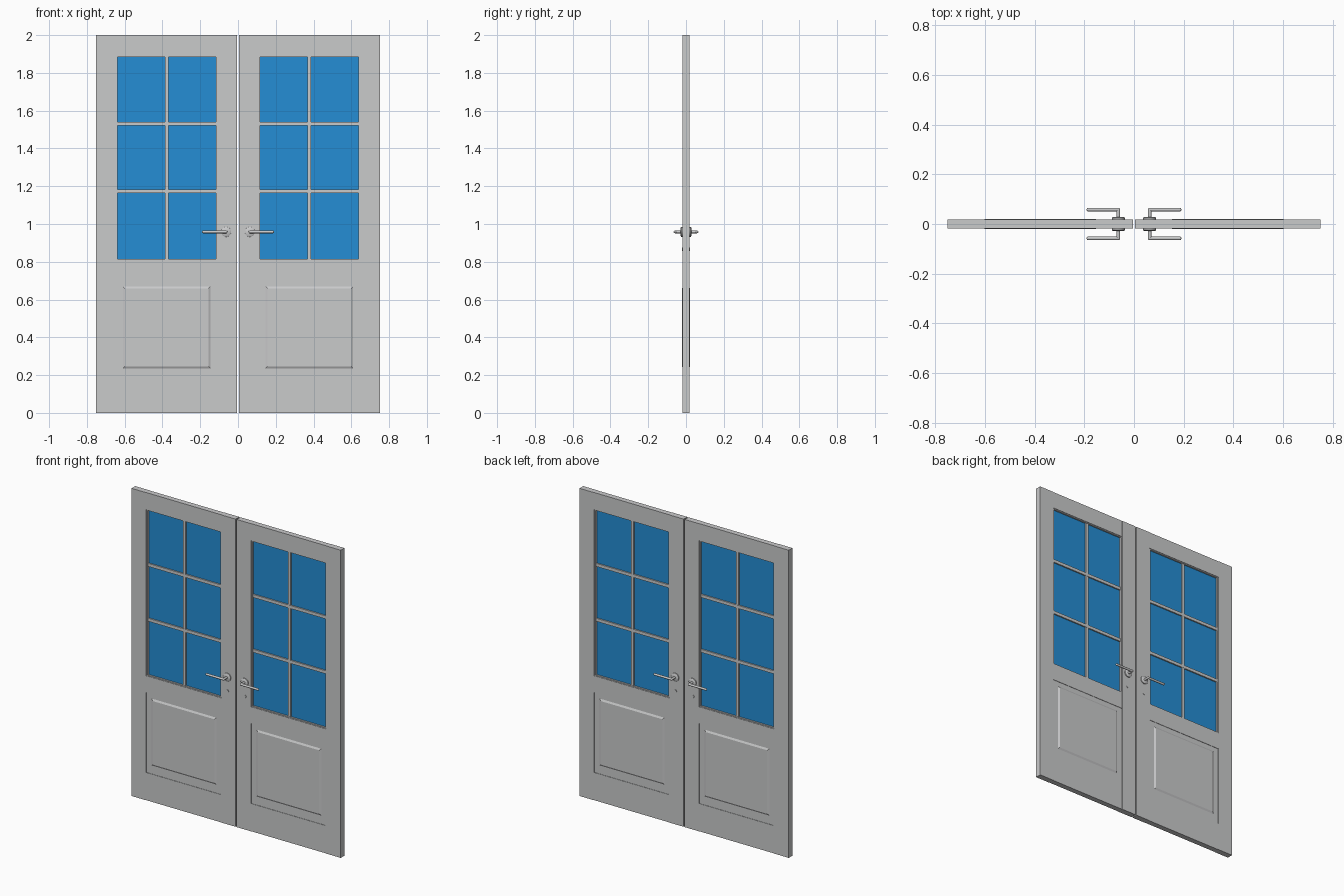
import bpy, bmesh, math
from mathutils import Matrix, Vector

if "Cube" in bpy.data.objects:
    bpy.data.objects.remove(bpy.data.objects["Cube"])


def material(name, rgb):
    m = bpy.data.materials.new(name)
    m.diffuse_color = (*rgb, 1)
    m.use_nodes = True
    m.node_tree.nodes["Principled BSDF"].inputs["Base Color"].default_value = m.diffuse_color
    return m


GREY = material("door grey", (0.59, 0.595, 0.60))
BLUE = material("glass blue", (0.018, 0.27, 0.66))


def finish(name, bm, mat, smooth=False):
    bmesh.ops.recalc_face_normals(bm, faces=bm.faces)
    me = bpy.data.meshes.new(name)
    bm.to_mesh(me)
    bm.free()
    ob = bpy.data.objects.new(name, me)
    bpy.context.collection.objects.link(ob)
    me.materials.append(mat)
    if smooth:
        bpy.ops.object.select_all(action='DESELECT')
        bpy.context.view_layer.objects.active = ob
        ob.select_set(True)
        bpy.ops.object.shade_smooth_by_angle(angle=math.radians(40))
    return ob


def add_box(bm, x0, x1, z0, z1, h):
    """Box spanning x0..x1, z0..z1 and -h..h in depth."""
    m = Matrix.Translation(((x0 + x1) / 2, 0, (z0 + z1) / 2)) @ Matrix.Diagonal((x1 - x0, 2 * h, z1 - z0, 1))
    bmesh.ops.create_cube(bm, size=1, matrix=m)


def boxes(name, items, mat):
    bm = bmesh.new()
    for it in items:
        add_box(bm, *it)
    return finish(name, bm, mat)


def cylinder(bm, a, b, r, r2=None, seg=20):
    a, b = Vector(a), Vector(b)
    rot = (b - a).to_track_quat('Z', 'Y').to_matrix().to_4x4()
    bmesh.ops.create_cone(bm, cap_ends=True, segments=seg, radius1=r, radius2=r if r2 is None else r2,
                          depth=(b - a).length, matrix=Matrix.Translation((a + b) / 2) @ rot)


def raised_panel(name, s, x0, x1, z0, z1, base, top, bevel):
    """Bevelled raised field on both faces of the leaf."""
    bm = bmesh.new()
    for side in (-1, 1):
        rings = []
        for inset, y in ((0, 0), (0, base), (bevel, top)):
            rings.append([bm.verts.new((s * x, side * y, z)) for x, z in (
                (x0 + inset, z0 + inset), (x1 - inset, z0 + inset),
                (x1 - inset, z1 - inset), (x0 + inset, z1 - inset))])
        for lo, hi in zip(rings, rings[1:]):
            for i in range(4):
                j = (i + 1) % 4
                bm.faces.new((lo[i], lo[j], hi[j], hi[i]))
        bm.faces.new(rings[-1])
    bmesh.ops.remove_doubles(bm, verts=bm.verts, dist=1e-5)
    return finish(name, bm, GREY)


# Leaf layout, measured outward from the meeting line
IN, OUT, S0, S1 = 0.004, 0.752, 0.107, 0.648
GX0, GX1, GZ0, GZ1 = 0.116, 0.639, 0.815, 1.885
STILE, RAIL, PANEL = 0.019, 0.0175, 0.015

for s, side in ((-1, "left"), (1, "right")):
    def bx(x0, x1, z0, z1, h):
        return (min(s * x0, s * x1), max(s * x0, s * x1), z0, z1, h)

    # Frame
    boxes(side + "_stiles", [bx(IN, S0, 0, 2, STILE), bx(S1, OUT, 0, 2, STILE)], GREY)
    boxes(side + "_rails", [bx(S0, S1, 0, 0.18, RAIL), bx(S0, S1, 0.70, GZ0 - 0.006, RAIL),
                            bx(S0, S1, GZ1 + 0.006, 2, RAIL)], GREY)

    # Lower panel
    boxes(side + "_lower_panel", [bx(S0, S1, 0.18, 0.70, PANEL)], GREY)
    raised_panel(side + "_raised_field", s, 0.145, 0.61, 0.235, 0.67, PANEL, 0.021, 0.011)

    # Glazing beads and bars around six panes
    boxes(side + "_glazing_beads", [
        bx(S0, GX0, GZ0 - 0.006, GZ1 + 0.006, 0.0145), bx(GX1, S1, GZ0 - 0.006, GZ1 + 0.006, 0.0145),
        bx(GX0, GX1, GZ0 - 0.006, GZ0, 0.0145), bx(GX0, GX1, GZ1, GZ1 + 0.006, 0.0145)], GREY)
    cx = (GX0 + GX1) / 2
    bars = [bx(cx - 0.010, cx + 0.010, GZ0, GZ1, 0.0120)]
    for k in (1, 2):
        z = GZ0 + (GZ1 - GZ0) * k / 3 + 0.002
        bars.append(bx(GX0, GX1, z - 0.010, z + 0.010, 0.0125))
    boxes(side + "_glazing_bars", bars, GREY)
    boxes(side + "_glass", [bx(GX0, GX1, GZ0, GZ1, 0.004)], BLUE)

    # Lever handles and key escutcheons on both faces
    for f, face in ((-1, "front"), (1, "back")):
        hx, hz, ly = s * 0.063, 0.958, f * 0.058
        bm = bmesh.new()
        cylinder(bm, (hx, f * 0.017, hz), (hx, f * 0.025, hz), 0.026, seg=28)
        cylinder(bm, (hx, f * 0.025, hz), (hx, f * 0.028, hz), 0.026, 0.022, seg=28)
        cylinder(bm, (hx, f * 0.017, 0.866), (hx, f * 0.022, 0.866), 0.010)
        finish(f"{side}_{face}_rosettes", bm, GREY, True)
        bm = bmesh.new()
        cylinder(bm, (hx, f * 0.026, hz), (hx, ly, hz), 0.0072)
        cylinder(bm, (hx, ly, hz), (s * 0.184, ly, hz), 0.0072)
        for ex in (hx, s * 0.184):
            bmesh.ops.create_uvsphere(bm, u_segments=16, v_segments=10, radius=0.0072,
                                      matrix=Matrix.Translation((ex, ly, hz)))
        finish(f"{side}_{face}_lever", bm, GREY, True)
